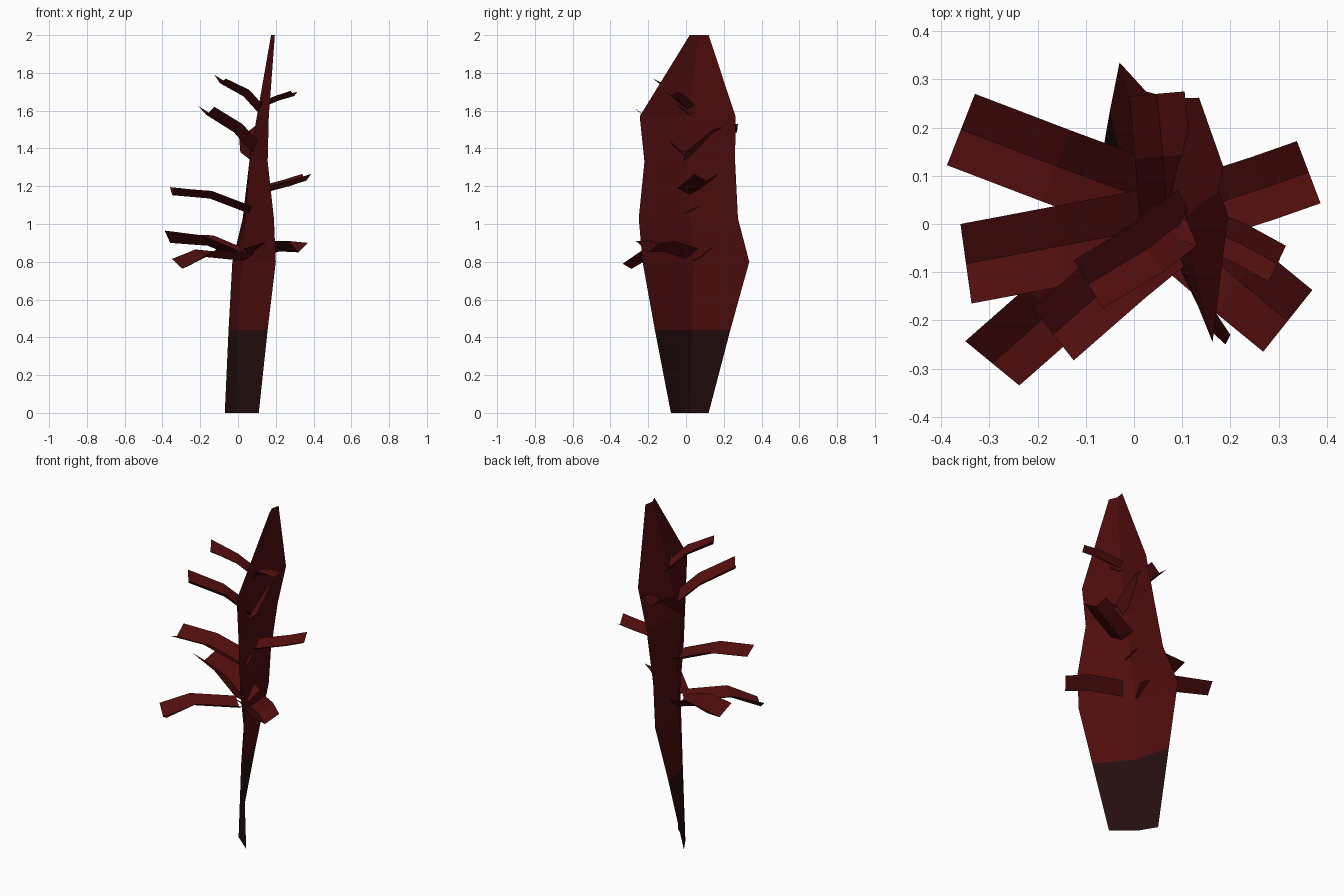
import bpy
import bmesh
from mathutils import Vector

default_cube = bpy.data.objects.get("Cube")
if default_cube:
    bpy.data.objects.remove(default_cube, do_unlink=True)


def make_material(name, colour):
    material = bpy.data.materials.new(name)
    material.use_nodes = True
    material.diffuse_color = (*colour, 1)
    shader = material.node_tree.nodes["Principled BSDF"]
    shader.inputs["Base Color"].default_value = (*colour, 1)
    return material


bark_red = make_material("dark red", (0.08, 0.004, 0.004))
base_brown = make_material("blackish brown", (0.018, 0.0045, 0.0045))


def folded_sheet(name, sections, materials, dark_below=None):
    """Join successive cross-sections into an open strip of flat faces."""
    mesh = bpy.data.meshes.new(name)
    bm = bmesh.new()
    rows = [[bm.verts.new(point) for point in section] for section in sections]
    for lower, upper in zip(rows, rows[1:]):
        for i in range(len(lower) - 1):
            bm.faces.new((lower[i], lower[i + 1], upper[i + 1], upper[i]))
    bmesh.ops.recalc_face_normals(bm, faces=bm.faces)
    if dark_below is not None:
        for face in bm.faces:
            face.material_index = int(face.calc_center_median().z < dark_below)
    bm.to_mesh(mesh)
    bm.free()
    for material in materials:
        mesh.materials.append(material)
    obj = bpy.data.objects.new(name, mesh)
    bpy.context.collection.objects.link(obj)
    return obj


# Trunk: a twisted blade with a shallow fold (height, back, middle, front)
trunk_rows = [
    (0.00, (-0.07, 0.12), (-0.01, 0.02), (0.11, -0.08)),
    (0.44, (-0.05, 0.235), (0.0, 0.03), (0.157, -0.165)),
    (0.80, (-0.03, 0.335), (0.02, 0.04), (0.20, -0.23)),
    (1.03, (0.025, 0.275), (0.04, 0.02), (0.19, -0.25)),
    (1.33, (0.08, 0.26), (0.06, 0.01), (0.157, -0.22)),
    (1.57, (0.135, 0.262), (0.10, 0.01), (0.163, -0.245)),
    (2.00, (0.185, 0.12), (0.175, 0.07), (0.195, 0.02)),
]
folded_sheet(
    "trunk",
    [[(x, y, z) for x, y in edge_points] for z, *edge_points in trunk_rows],
    [bark_red, base_brown],
    dark_below=0.44,
)


def branch(name, tip_a, tip_b, bend, root, fold=0.045):
    """A strip of constant width, creased downwards along its middle."""
    tip_a, tip_b = Vector(tip_a), Vector(tip_b)
    half = (tip_b - tip_a) / 2
    half_flat = Vector((half.x, half.y, 0))
    crease = Vector((0, 0, -fold))
    tip = (tip_a + tip_b) / 2
    sections = [[tip_a, tip + crease, tip_b]]
    for centre in (Vector(bend), Vector(root)):
        sections.append([centre - half_flat, centre + crease, centre + half_flat])
    folded_sheet(name, sections, [bark_red])


# Lower ring of branches
branch("lower_right_back_branch", tip_a=(-0.33, 0.27, 0.945), tip_b=(-0.388, 0.122, 0.965),
       bend=(-0.16, 0.12, 0.94), root=(0.03, 0.05, 0.86), fold=0.055)
branch("lower_right_front_branch", tip_a=(-0.35, -0.243, 0.815), tip_b=(-0.238, -0.335, 0.79),
       bend=(-0.17, -0.18, 0.865), root=(0.03, -0.03, 0.845), fold=0.04)
branch("lower_left_branch", tip_a=(0.37, -0.137, 0.9), tip_b=(0.268, -0.265, 0.91),
       bend=(0.22, -0.12, 0.91), root=(0.08, 0.0, 0.87), fold=0.055)

# Middle branches
branch("middle_right_branch", tip_a=(-0.36, 0.0, 1.195), tip_b=(-0.337, -0.165, 1.19),
       bend=(-0.15, -0.045, 1.175), root=(0.06, -0.005, 1.095), fold=0.04)
branch("middle_left_branch", tip_a=(0.338, 0.172, 1.265), tip_b=(0.387, 0.043, 1.265),
       bend=(0.27, 0.075, 1.235), root=(0.1, 0.02, 1.19), fold=0.035)

# Upper branches
branch("upper_right_branch", tip_a=(-0.21, -0.175, 1.625), tip_b=(-0.125, -0.283, 1.62),
       bend=(-0.02, -0.1, 1.53), root=(0.09, -0.01, 1.41))
branch("upper_back_branch", tip_a=(-0.01, 0.265, 1.53), tip_b=(0.105, 0.275, 1.53),
       bend=(0.06, 0.14, 1.5), root=(0.07, -0.01, 1.38))
branch("top_right_branch", tip_a=(-0.125, -0.075, 1.79), tip_b=(-0.065, -0.175, 1.77),
       bend=(0.03, -0.05, 1.71), root=(0.12, 0.02, 1.61), fold=0.035)
branch("top_left_branch", tip_a=(0.315, -0.045, 1.7), tip_b=(0.28, -0.12, 1.705),
       bend=(0.22, -0.04, 1.68), root=(0.1, 0.01, 1.63), fold=0.025)
